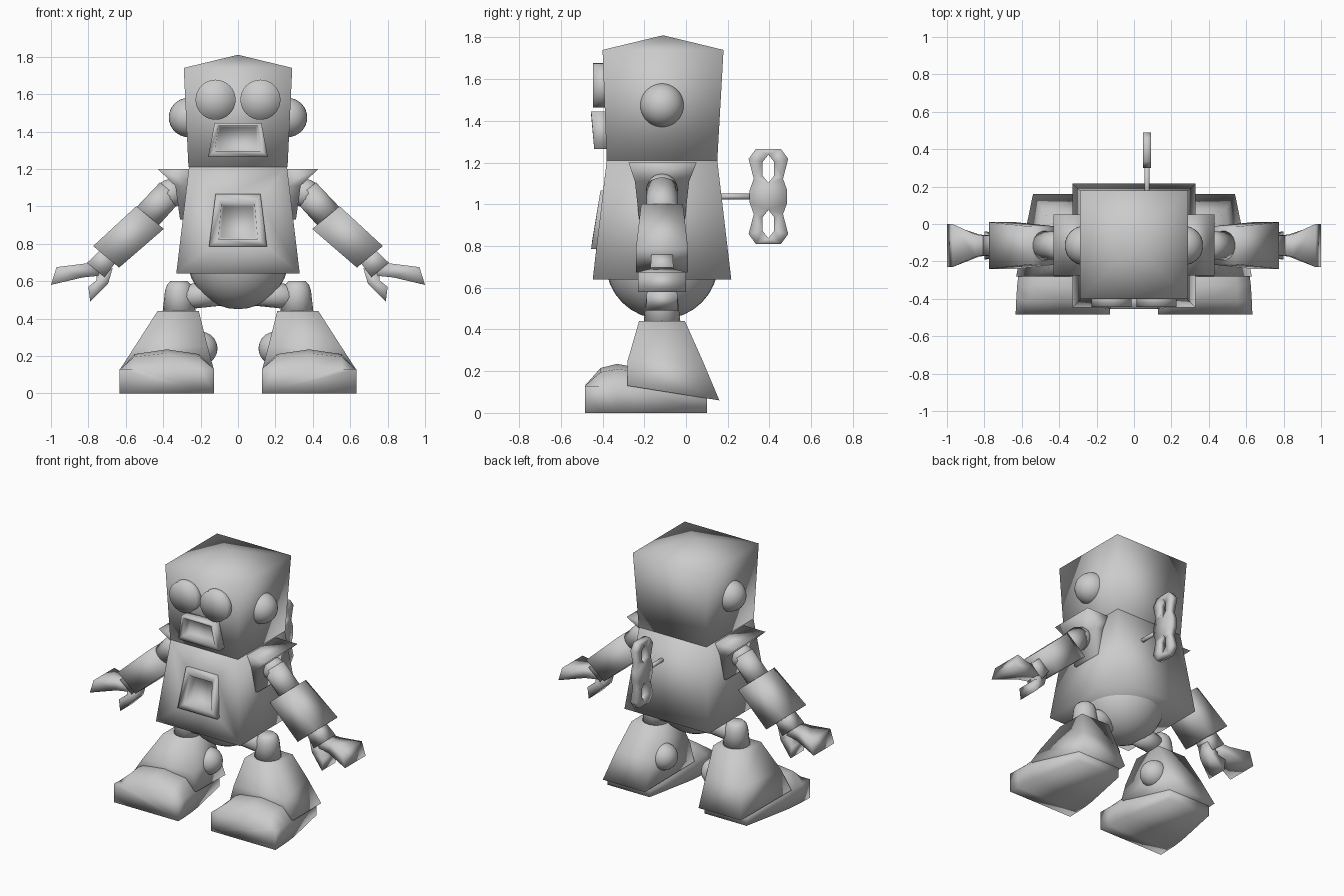
import bpy, bmesh, math
from mathutils import Vector, Matrix

if "Cube" in bpy.data.objects:
    bpy.data.objects.remove(bpy.data.objects["Cube"])

GREY = (0.6, 0.6, 0.6, 1)
metal = bpy.data.materials.new("plain grey")
metal.use_nodes = True
metal.diffuse_color = GREY
metal.node_tree.nodes["Principled BSDF"].inputs["Base Color"].default_value = GREY
CY = -0.115  # depth of the body's middle


def finish(name, bm):
    """Turn a bmesh into a smooth grey object."""
    bmesh.ops.recalc_face_normals(bm, faces=bm.faces)
    mesh = bpy.data.meshes.new(name)
    bm.to_mesh(mesh)
    bm.free()
    mesh.materials.append(metal)
    mesh.shade_smooth()
    obj = bpy.data.objects.new(name, mesh)
    bpy.context.collection.objects.link(obj)
    return obj


def loft(rings, side=1):
    """Skin a list of equal rings and cap both ends."""
    bm = bmesh.new()
    loops = [[bm.verts.new((x * side, y, z)) for x, y, z in r] for r in rings]
    for a, b in zip(loops, loops[1:]):
        for i in range(len(a)):
            j = (i + 1) % len(a)
            bm.faces.new((a[i], a[j], b[j], b[i]))
    bm.faces.new(loops[0])
    bm.faces.new(loops[-1])
    return bm


def level(cx, cy, hx, hy, z):
    """Horizontal rectangle."""
    return [(cx + a * hx, cy + b * hy, z) for a, b in ((-1, -1), (1, -1), (1, 1), (-1, 1))]


def ball(name, center, radius):
    bm = bmesh.new()
    bmesh.ops.create_uvsphere(bm, u_segments=32, v_segments=16, radius=radius,
                              matrix=Matrix.Translation(center))
    return finish(name, bm)


def rod(name, start, end, r1, r2, n=16):
    a, b = Vector(start), Vector(end)
    turn = (b - a).to_track_quat('Z', 'Y').to_matrix().to_4x4()
    bm = bmesh.new()
    bmesh.ops.create_cone(bm, cap_ends=True, cap_tris=True, segments=n, radius1=r1, radius2=r2,
                          depth=(b - a).length, matrix=Matrix.Translation((a + b) / 2) @ turn)
    return finish(name, bm)


def upright(wt, wb, zt, zb, yt, yb):
    """Upright trapezoid, given half widths, heights and depths at top and bottom."""
    return [(-wt, yt, zt), (wt, yt, zt), (wb, yb, zb), (-wb, yb, zb)]


def blade(name, stations, side):
    """Claw made from upper point, lower point and half depth."""
    rings = []
    for (ux, uz), (lx, lz), h in stations:
        rings.append([(ux, CY - h, uz), (ux, CY + h, uz), (lx, CY + h, lz), (lx, CY - h, lz)])
    finish(name, loft(rings, side))


def limb(name, stations, side, n=4):
    """Arm section across the slanted arm axis: x, z, half height, half depth."""
    k = math.sqrt(2) if n == 4 else 1
    rings = []
    for x, z, hp, hy in stations:
        ring = []
        for i in range(n):
            a = math.tau * (i + 0.5) / n
            p = hp * k * math.cos(a)
            ring.append((x + 0.77 * p, CY + hy * k * math.sin(a), z + 0.64 * p))
        rings.append(ring)
    finish(name, loft(rings, side))


# Head with a low pyramid top
bm = loft([level(0, CY, 0.265, 0.265, 1.21), level(0, -0.11, 0.29, 0.29, 1.74)])
lid = max(bm.faces, key=lambda f: f.calc_center_median().z)
tip = bmesh.ops.poke(bm, faces=[lid])["verts"][0]
tip.co.z = 1.81
finish("head", bm)

# Open mouth frame
finish("mouth", loft([
    upright(0.125, 0.16, 1.445, 1.265, -0.37, -0.36),
    upright(0.125, 0.16, 1.445, 1.265, -0.455, -0.44),
    upright(0.105, 0.125, 1.43, 1.295, -0.455, -0.44),
    upright(0.095, 0.105, 1.425, 1.305, -0.4, -0.393)]))

# Torso, with an opening behind the chest frame
bm = loft([level(0, CY, 0.33, 0.332, 0.64), level(0, CY, 0.262, 0.265, 1.21)])
front = min(bm.faces, key=lambda f: f.calc_center_median().y)
bmesh.ops.inset_individual(bm, faces=[front], thickness=0.15)
for v in front.verts:
    top = v.co.z > 0.92
    v.co = (math.copysign(0.11 if top else 0.13, v.co.x), -0.396 if top else -0.428,
            1.04 if top else 0.805)
bmesh.ops.delete(bm, geom=[front], context='FACES_ONLY')
finish("torso", bm)

finish("chest_frame", loft([
    upright(0.12, 0.155, 1.065, 0.785, -0.34, -0.36),
    upright(0.12, 0.155, 1.065, 0.785, -0.41, -0.455),
    upright(0.088, 0.105, 1.015, 0.825, -0.417, -0.45),
    upright(0.078, 0.09, 1.0, 0.835, -0.355, -0.375)]))

ball("belly", (0, CY, 0.72), 0.27)

# Paired parts
for side, word in ((1, "left"), (-1, "right")):
    ball(word + "_ear", (0.265 * side, CY, 1.475), 0.105)
    rod(word + "_eye", (0.12 * side, -0.36, 1.57), (0.12 * side, -0.445, 1.57), 0.107, 0.107, 32)

    # Flared shoulder
    finish(word + "_shoulder_flare", loft([
        level(0.275, -0.115, 0.035, 0.11, 0.93),
        level(0.285, -0.115, 0.05, 0.13, 1.11),
        level(0.335, -0.112, 0.095, 0.163, 1.2)], side))

    # Arm
    ball(word + "_shoulder", (0.36 * side, CY, 1.07), 0.076)
    limb(word + "_upper_arm", [(0.36, 1.08, 0.076, 0.075), (0.49, 0.94, 0.078, 0.078)], side, 16)
    limb(word + "_forearm", [(0.47, 0.94, 0.095, 0.1), (0.705, 0.73, 0.09, 0.125)], side)
    limb(word + "_wrist", [(0.68, 0.75, 0.05, 0.05), (0.76, 0.66, 0.06, 0.055)], side)
    blade(word + "_outer_claw", [((0.77, 0.7), (0.73, 0.63), 0.045),
                                 ((0.85, 0.69), (0.83, 0.62), 0.06),
                                 ((0.97, 0.675), (1.0, 0.58), 0.115)], side)
    blade(word + "_inner_claw", [((0.76, 0.65), (0.67, 0.67), 0.045),
                                 ((0.755, 0.605), (0.695, 0.585), 0.05),
                                 ((0.8, 0.57), (0.79, 0.49), 0.075)], side)

    # Hip joint
    rod(word + "_hip_bar", (0.08 * side, CY, 0.54), (0.32 * side, CY, 0.51), 0.07, 0.065)
    rings = []
    for r, z in ((0.09, 0.42), (0.075, 0.55), (0.065, 0.58), (0.045, 0.6)):
        rings.append([(0.315 + r * math.cos(math.tau * i / 16),
                       CY + r * math.sin(math.tau * i / 16), z) for i in range(16)])
    finish(word + "_hip", loft(rings, side))

    # Flared lower leg: centre, half width, depth and height at front, then at back
    rings = []
    for cf, hf, yf, zf, cb, hb, yb, zb in (
            (0.32, 0.11, -0.225, 0.44, 0.32, 0.11, -0.005, 0.44),
            (0.357, 0.195, -0.28, 0.25, 0.35, 0.14, 0.08, 0.25),
            (0.38, 0.25, -0.28, 0.13, 0.375, 0.165, 0.16, 0.06)):
        rings.append([(cf - hf, yf, zf), (cf + hf, yf, zf), (cb + hb, yb, zb), (cb - hb, yb, zb)])
    finish(word + "_leg", loft(rings, side))
    ball(word + "_ankle_ball", (0.2 * side, -0.04, 0.24), 0.09)

    # Foot with an arched toe: depth, half width, edge, shoulder and crown heights
    rings = []
    for y, h, edge, mid, crown in ((-0.485, 0.253, 0.13, 0.13, 0.13),
                                   (-0.41, 0.25, 0.13, 0.195, 0.215),
                                   (-0.33, 0.245, 0.13, 0.21, 0.235),
                                   (-0.25, 0.235, 0.12, 0.2, 0.22),
                                   (0.1, 0.165, 0.07, 0.1, 0.12)):
        arch = [(-h, edge), (-0.7 * h, mid), (0, crown), (0.7 * h, mid), (h, edge), (h, 0), (-h, 0)]
        rings.append([(0.38 + x, y, z) for x, z in arch])
    finish(word + "_foot", loft(rings, side))

# Wind-up key: one quarter outline mirrored, with two holes
KX, KY, KZ = 0.07, 0.395, 1.0375
quarter = [(0.09, 0.03), (0.07, 0.085), (0.095, 0.18), (0.06, 0.228)]
outline = quarter + [(-y, z) for y, z in reversed(quarter)]
outline += [(-y, -z) for y, z in quarter] + [(y, -z) for y, z in reversed(quarter)]
hole = [(0, 0.2), (0.028, 0.165), (0.028, 0.1), (0, 0.065), (-0.028, 0.1), (-0.028, 0.165)]
bm = bmesh.new()
for points in (outline, hole, [(y, -z) for y, z in hole]):
    ring = [bm.verts.new((KX - 0.022, KY + y, KZ + z)) for y, z in points]
    for a, b in zip(ring, ring[1:] + ring[:1]):
        bm.edges.new((a, b))
bmesh.ops.triangle_fill(bm, use_beauty=True, edges=bm.edges[:], normal=(1, 0, 0))
extruded = bmesh.ops.extrude_face_region(bm, geom=bm.faces[:], use_keep_orig=True)["geom"]
bmesh.ops.translate(bm, vec=(0.044, 0, 0),
                    verts=[g for g in extruded if isinstance(g, bmesh.types.BMVert)])
finish("key_handle", bm)
rod("key_shaft", (KX, 0.1, KZ), (KX, 0.33, KZ), 0.014, 0.014, 12)
